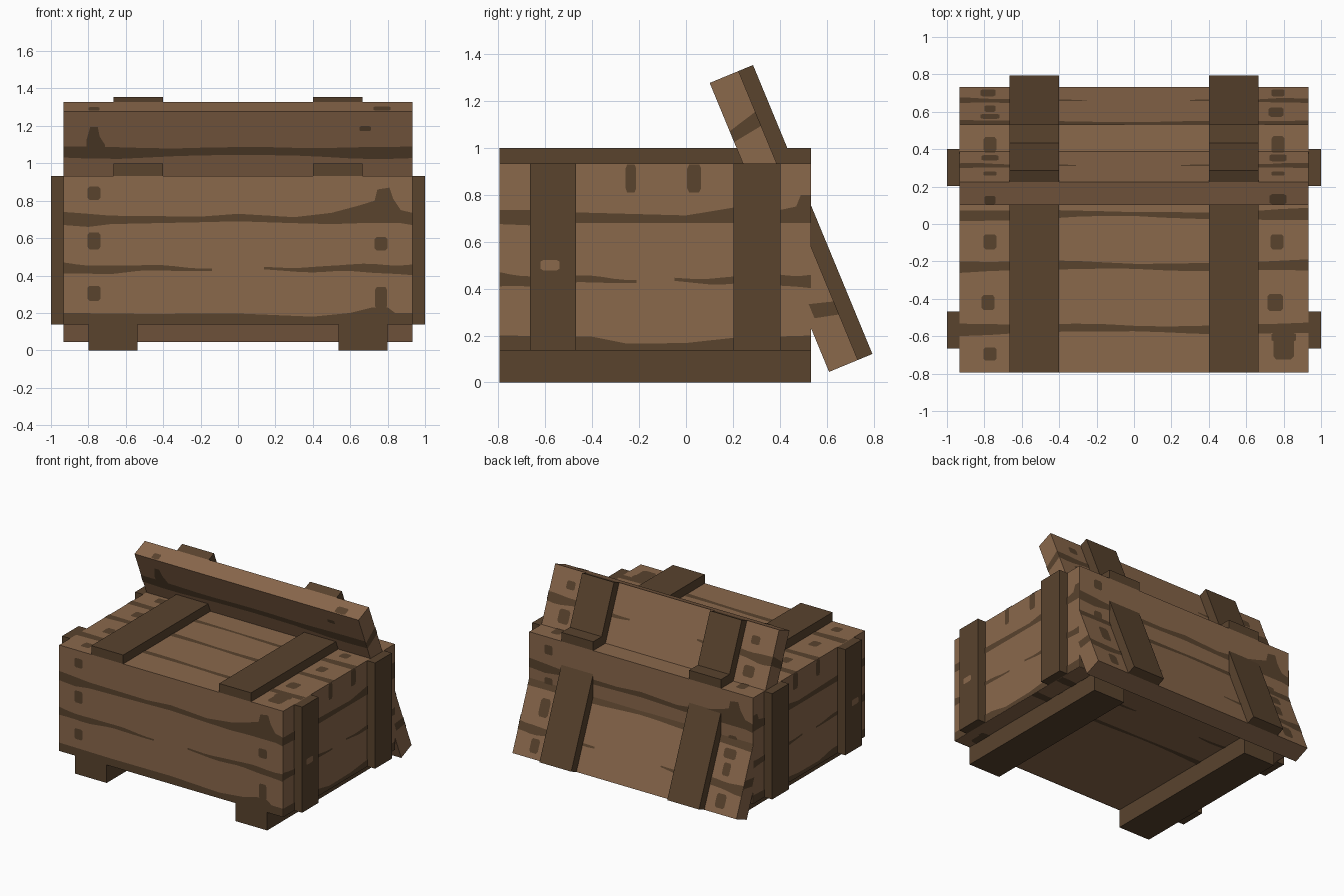
import bpy, bmesh, math
from mathutils import Vector, Matrix

if "Cube" in bpy.data.objects:
    bpy.data.objects.remove(bpy.data.objects["Cube"])

X, Y, Z = Vector((1, 0, 0)), Vector((0, 1, 0)), Vector((0, 0, 1))


def material(name, rgb):
    m = bpy.data.materials.new(name)
    m.diffuse_color = (*rgb, 1)
    m.use_nodes = True
    m.node_tree.nodes["Principled BSDF"].inputs["Base Color"].default_value = m.diffuse_color
    return m


LIGHT = material("light_wood", (0.254, 0.138, 0.071))
DARK = material("dark_wood", (0.100, 0.056, 0.027))


def finish(name, bm, mat):
    me = bpy.data.meshes.new(name)
    bm.to_mesh(me)
    bm.free()
    me.materials.append(mat)
    ob = bpy.data.objects.new(name, me)
    bpy.context.collection.objects.link(ob)
    return ob


def box(name, lo, hi, mat, frame=Matrix()):
    lo, hi = Vector(lo), Vector(hi)
    bm = bmesh.new()
    size = Matrix.Diagonal((*(hi - lo), 1))
    bmesh.ops.create_cube(bm, size=1, matrix=frame @ Matrix.Translation((lo + hi) / 2) @ size)
    return finish(name, bm, mat)


# Outlines of the painted grain, in face coordinates
def band(points):
    """points: (u, low, high)"""
    return [(u, a) for u, a, b in points] + [(u, b) for u, a, b in reversed(points)]


def stripe(u0, u1, v, w0, w1, wm=None):
    """Wavy streak with widths w0 and w1 at its ends and wm in the middle."""
    wm = (w0 + w1) / 2 if wm is None else wm
    pts = []
    for i in range(13):
        t = i / 12
        w = w0 + (wm - w0) * 2 * t if t < 0.5 else wm + (w1 - wm) * (2 * t - 1)
        c = v + 0.006 * math.sin(9 * t + 20 * v)
        w *= 1 + 0.12 * math.sin(17 * t + 5 * v)
        pts.append((u0 + (u1 - u0) * t, c - w / 2, c + w / 2))
    return band(pts)


def knot(u, v, w=0.07, h=0.08):
    c = 0.3
    corners = [(-1, -1 + c), (-1 + c, -1), (1 - c, -1), (1, -1 + c),
               (1, 1 - c), (1 - c, 1), (-1 + c, 1), (-1, 1 - c)]
    return [(u + a * w / 2, v + b * h / 2) for a, b in corners]


def paint(name, outlines, origin, u, v, n, mat=DARK):
    """Thin painted shapes lying just above a face with outward normal n."""
    bm = bmesh.new()
    for outline in outlines:
        f = bm.faces.new([bm.verts.new(origin + u * a + v * b + n * 0.003) for a, b in outline])
        f.normal_update()
        if f.normal.dot(n) < 0:
            f.normal_flip()
    bmesh.ops.triangulate(bm, faces=bm.faces[:])
    return finish(name, bm, mat)


# Crate body
W, F, B, LO, HI = 0.933, -0.795, 0.533, 0.137, 0.933
box("crate_body", (-W, F, LO), (W, B, HI), LIGHT)

# Runners, top battens and side battens
for s, side in ((-1, "left"), (1, "right")):
    a, b = sorted((s * 0.537, s * 0.80))
    box("runner_" + side, (a, F, 0), (b, B, LO), DARK)
    a, b = sorted((s * 0.40, s * 0.665))
    box("top_batten_" + side, (a, F, HI), (b, B, 1.0), DARK)
    a, b = sorted((s * W, s * 1.0))
    for y0, y1, end in ((-0.665, -0.468, "front"), (0.203, 0.402, "rear")):
        box(f"side_batten_{end}_{side}", (a, y0, LO), (b, y1, HI), DARK)
    paint("batten_knot_" + side, [knot(-0.58, 0.5, 0.08, 0.045)],
          X * s, Y, Z, X * s, LIGHT)

# Loose lid leaning through the back of the crate
ang = math.radians(22.45)
N = Vector((0, math.cos(ang), math.sin(ang)))
D = Vector((0, -math.sin(ang), math.cos(ang)))
O = Vector((0, 0.61, 0.045))
L, T = 1.333, 0.133
frame = Matrix.Translation(O) @ Matrix((X, N, D)).transposed().to_4x4()
box("leaning_lid", (-W, 0, 0), (W, T, L), LIGHT, frame)
for s, side in ((-1, "left"), (1, "right")):
    a, b = sorted((s * 0.40, s * 0.665))
    box("lid_batten_" + side, (a, T, 0), (b, 0.2, L), DARK, frame)
    # grain across the lid's side edges
    paint("lid_edge_grain_" + side,
          [band([(0.0, 1.06, 1.11), (T, 1.08, 1.145)]),
           band([(0.03, 0.235, 0.30), (T, 0.21, 0.27)])],
          O + X * s * W, N, D, X * s)

# Front and rear grain
wall = [
    band([(-W, .67, .74), (-.8, .66, .73), (-.68, .675, .72), (-.2, .685, .715), (0, .69, .73),
          (.3, .68, .712), (.5, .675, .735), (.65, .68, .775), (.73, .68, .80), (.745, .68, .86),
          (.81, .68, .87), (.83, .68, .81), (.87, .68, .75), (W, .67, .735)]),
    stripe(-W, -0.14, 0.436, 0.055, 0.012), stripe(0.14, W, 0.436, 0.012, 0.055),
    band([(-W, LO, .2), (-.5, LO, .195), (0, LO, .197), (.4, LO, .18), (.6, LO, .2),
          (.72, LO, .23), (.8, LO, .23), (.84, LO, .2), (W, LO, .2)]),
    knot(-.77, .84, .07, .07), knot(-.77, .585, .07, .09), knot(-.77, .305),
    knot(.765, .57, .07, .07), knot(.765, .28, .065, .12),
]
paint("front_grain", wall, Y * F, X, Z, -Y)
paint("rear_grain", wall, Y * B, -X, Z, Y)

# Side grain
flank = [
    band([(F, .675, .735), (-.67, .67, .735), (-.47, .68, .725), (0, .68, .712), (.2, .68, .745),
          (.4, .68, .735), (.47, .68, .75), (.49, .68, .80), (B, .68, .80)]),
    stripe(F, -0.21, 0.436, 0.055, 0.012), stripe(-0.05, B, 0.436, 0.012, 0.055),
    band([(F, LO, .2), (-.4, LO, .195), (-.25, LO, .165), (0, LO, .168), (.2, LO, .19), (B, LO, .2)]),
    knot(-.235, .87, .045, .12), knot(.035, .87, .06, .12),
]
for s, side in ((-1, "left"), (1, "right")):
    paint("side_grain_" + side, flank, X * s * W, Y, Z, X * s)

# Top, underside and lid grain, measured from the panel's lower edge
panel = [
    stripe(-W, W, 0.235, 0.06, 0.06, 0.03), stripe(-W, W, 0.57, 0.06, 0.055, 0.03),
    stripe(-W, W, 0.845, 0.065, 0.06, 0.02),
    stripe(-W, -0.31, 1.115, 0.07, 0.012), stripe(0.25, W, 1.115, 0.012, 0.07),
    knot(-.77, .70), knot(-.78, .375), knot(-.77, .10, .07, .07),
    knot(.765, .70), knot(.755, .375, .085, .09), knot(.80, .13, .11, .12), knot(.80, .19, .13, .05),
    knot(-.77, 1.22), knot(.77, 1.22, .07, .09), knot(-.77, .97, .07, .07), knot(.77, .97, .07, .07),
]
paint("top_grain", panel, Vector((0, F, HI)), X, Y, Z)
paint("underside_grain", panel[2:], Vector((0, F, LO)), X, Y, -Z)

outer = [
    stripe(-W, -0.25, 0.2, 0.07, 0.012), stripe(0.3, W, 0.2, 0.012, 0.07),
    stripe(-W, W, 0.51, 0.065, 0.06, 0.03),
    stripe(-W, -0.31, 1.11, 0.07, 0.012), stripe(0.25, W, 1.11, 0.012, 0.07),
    knot(-.78, .09, .08, .1), knot(-.77, .31, .06, .09), knot(-.77, .42, .1, .07),
    knot(.77, .09, .07, .1), knot(.76, .36, .08, .13),
    knot(-.77, 1.22, .07, .06), knot(.77, 1.22, .07, .06), knot(-.77, 1.0, .09, .08), knot(.77, 1.0, .09, .1),
]
paint("lid_outer_grain", outer, O + N * T, X, D, N)

inner = [stripe(-W, W, 1.10, 0.07, 0.07, 0.04),
         band([(-.81, 1.10, 1.17), (-.79, 1.10, 1.245), (-.75, 1.10, 1.245), (-.74, 1.10, 1.19), (-.71, 1.10, 1.14)]),
         knot(.68, 1.235, .06, .03)]
paint("lid_inner_grain", inner, O, X, D, -N)
paint("lid_top_knots", [knot(-.77, .03, .06, .05), knot(.77, .035, .09, .06)], O + D * L, X, N, D)
